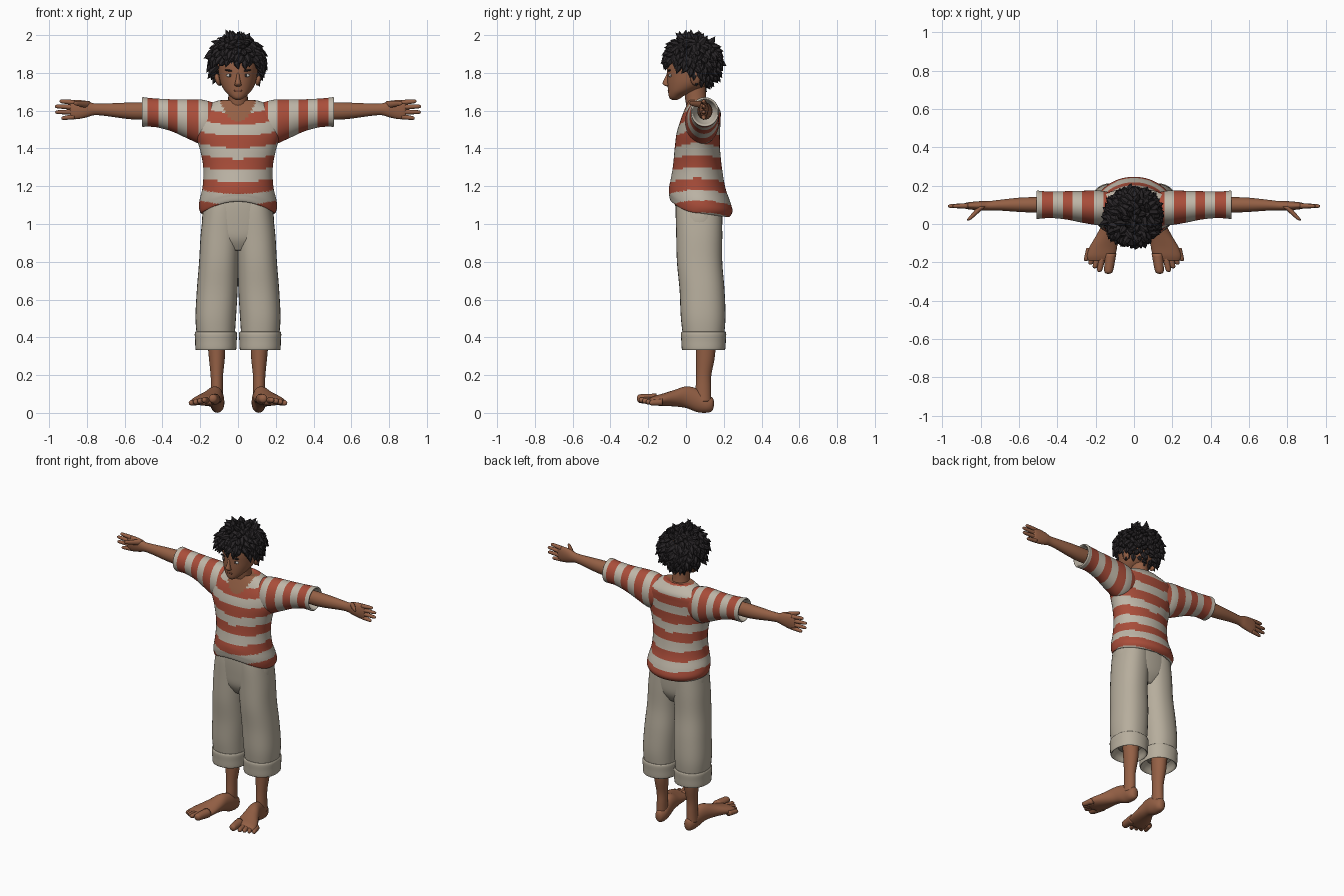
import bpy, bmesh, math, random
from mathutils import Vector, Matrix

random.seed(4)


def mat(name, r, g, b):
    m = bpy.data.materials.new(name)
    m.diffuse_color = (r, g, b, 1)
    return m


SKIN = mat("brown skin", 0.30, 0.118, 0.06)
RED = mat("brick red cloth", 0.40, 0.075, 0.042)
CREAM = mat("cream cloth", 0.52, 0.47, 0.39)
PANTS = mat("beige cloth", 0.47, 0.42, 0.335)
HAIR = mat("black hair", 0.022, 0.019, 0.021)
WHITE = mat("eye white", 0.6, 0.58, 0.55)
IRIS = mat("dark iris", 0.04, 0.035, 0.035)
LIP = mat("lip brown", 0.19, 0.065, 0.038)


def finish(name, bm, mats, rule=None, smooth=True):
    bmesh.ops.recalc_face_normals(bm, faces=bm.faces[:])
    for f in bm.faces:
        f.smooth = smooth
        if rule:
            f.material_index = rule(f.calc_center_median())
    me = bpy.data.meshes.new(name)
    bm.to_mesh(me)
    bm.free()
    for m in mats:
        me.materials.append(m)
    ob = bpy.data.objects.new(name, me)
    bpy.context.collection.objects.link(ob)
    return ob


def spline(rings, steps):
    """Catmull-Rom through (x, y, z, a, b) rings."""
    out = []
    for i in range(len(rings) - 1):
        p0, p1, p2, p3 = (rings[max(i - 1, 0)], rings[i], rings[i + 1],
                          rings[min(i + 2, len(rings) - 1)])
        for k in range(steps):
            t = k / steps
            out.append([b + 0.5 * t * (c - a + t * (2 * a - 5 * b + 4 * c - d + t * (3 * (b - c) + d - a)))
                        for a, b, c, d in zip(p0, p1, p2, p3)])
    return out + [list(rings[-1])]


def loft(name, axis, rings, mats, n=24, steps=5, side=1, rule=None, warp=None, power=1.0):
    """Skin elliptical rings that face along the axis; side=-1 mirrors in x."""
    bm = bmesh.new()
    loops = []
    for x, y, z, a, b in spline(rings, steps):
        loop = []
        for k in range(n):
            t = math.tau * k / n
            c, s = math.cos(t), math.sin(t)
            u = a * math.copysign(abs(c) ** power, c)
            v = b * math.copysign(abs(s) ** power, s)
            d = {"x": (0, u, v), "y": (u, 0, v), "z": (u, v, 0)}[axis]
            p = Vector((x + d[0], y + d[1], z + d[2]))
            if warp:
                p = warp(p)
            p.x *= side
            loop.append(bm.verts.new(p))
        loops.append(loop)
    for lo, hi in zip(loops, loops[1:]):
        for k in range(n):
            bm.faces.new((lo[k], lo[(k + 1) % n], hi[(k + 1) % n], hi[k]))
    bm.faces.new(loops[0])
    bm.faces.new(loops[-1])
    return finish(name, bm, mats, rule)


def ball(name, c, r, m, tilt=0.0):
    bm = bmesh.new()
    bmesh.ops.create_uvsphere(bm, u_segments=20, v_segments=12, radius=1,
                              matrix=Matrix.Translation(c) @ Matrix.Rotation(tilt, 4, "Y") @ Matrix.Diagonal((*r, 1)))
    return finish(name, bm, [m])


def digit(name, axis, p, q, r0, r1, side):
    """Rounded finger or toe from p to q."""
    p, q = Vector(p), Vector(q)
    rings = [(*p.lerp(q, t), r * k, r * k) for t, r, k in
             ((0, r0, 1), (0.5, (r0 + r1) / 2, 1), (0.85, r1, 1), (0.96, r1, 0.7), (1, r1, 0.2))]
    loft(name, axis, rings, [SKIN], n=12, steps=3, side=side)


# shirt body: horizontal stripes, scooped neckline, hem lower at the back
def shirt_rule(p):
    if p.z > 1.54 and p.y < 0.08 and abs(p.x) < 0.29 * math.sqrt(p.z - 1.54):
        return 2
    return int((p.z - 0.6 * p.x ** 2 - 1.403) % 0.122 < 0.063)


def hem(p):
    w = min(max((1.22 - p.z) / 0.14, 0), 1)
    ny = (p.y - 0.07) / 0.17
    p.z += w * (0.08 * max(0, -ny) ** 2 - 0.025 * max(0, ny))
    return p


loft("shirt_body", "z", [
    (0, .07, 1.10, .15, .11), (0, .07, 1.065, .185, .14), (0, .072, 1.06, .198, .155),
    (0, .078, 1.09, .207, .168), (0, .072, 1.13, .203, .163), (0, .06, 1.20, .187, .147),
    (0, .06, 1.30, .184, .13), (0, .06, 1.40, .203, .12), (0, .065, 1.48, .232, .115),
    (0, .077, 1.55, .245, .106), (0, .086, 1.60, .21, .096), (0, .08, 1.64, .14, .073),
    (0, .075, 1.655, .095, .062), (0, .072, 1.65, .06, .05)],
    [CREAM, RED, SKIN], n=80, steps=8, rule=shirt_rule, warp=hem)


def sleeve_rule(p):
    x = abs(p.x)
    if x > 0.488 or (x > 0.4 and math.hypot(p.y - 0.1, p.z - 1.593) < 0.062):
        return 0
    return int((x - 0.42) % 0.105 < 0.06)


# head and neck
loft("neck", "z", [(0, .07, 1.54, .07, .06), (0, .065, 1.60, .06, .058), (0, .052, 1.66, .052, .056),
                   (0, .045, 1.75, .052, .06)], [SKIN])
loft("head", "z", [
    (0, -.06, 1.657, .012, .014), (0, -.058, 1.665, .028, .028), (0, -.05, 1.68, .045, .042),
    (0, -.02, 1.705, .07, .075), (0, .012, 1.74, .09, .11), (0, .025, 1.78, .1, .124),
    (0, .035, 1.84, .108, .135), (0, .04, 1.90, .105, .128), (0, .04, 1.95, .072, .09),
    (0, .04, 1.97, .02, .03)], [SKIN], n=40)
loft("nose", "z", [(0, -.092, 1.80, .007, .008), (0, -.1, 1.77, .01, .014), (0, -.105, 1.746, .016, .019),
                   (0, -.1, 1.734, .018, .016), (0, -.092, 1.728, .008, .008)], [SKIN], n=14)
ball("mouth", (0, -.091, 1.706), (.024, .006, .006), LIP)

for s, tag in ((1, "left"), (-1, "right")):
    ball("eye_" + tag, (s * .043, -.083, 1.787), (.02, .008, .009), WHITE, s * .08)
    ball("iris_" + tag, (s * .042, -.0875, 1.787), (.008, .005, .0085), IRIS)
    ball("brow_" + tag, (s * .045, -.088, 1.812), (.024, .008, .005), HAIR, -s * .15)
    ball("ear_" + tag, (s * .109, .05, 1.768), (.014, .026, .036), SKIN, s * .25)

    # sleeves with ring stripes and a hollow turned cuff
    loft("sleeve_" + tag, "x", [
        (.12, .085, 1.54, .08, .10), (.19, .085, 1.54, .09, .118), (.27, .09, 1.557, .083, .103),
        (.35, .097, 1.575, .074, .085), (.43, .1, 1.588, .069, .076), (.485, .1, 1.592, .072, .077),
        (.505, .1, 1.593, .074, .078), (.507, .1, 1.593, .065, .068), (.48, .1, 1.595, .055, .058),
        (.44, .1, 1.597, .035, .04)], [CREAM, RED], n=40, steps=8, side=s, rule=sleeve_rule)

    # forearm, palm, fingers and thumb
    loft("arm_" + tag, "x", [
        (.42, .1, 1.6, .04, .044), (.52, .1, 1.598, .04, .046), (.6, .1, 1.6, .037, .042),
        (.7, .098, 1.605, .028, .033), (.76, .095, 1.607, .024, .031), (.80, .095, 1.608, .024, .043),
        (.85, .095, 1.606, .02, .051), (.88, .095, 1.606, .015, .049), (.89, .095, 1.606, .008, .04)],
        [SKIN], side=s)
    for i, (tip, tz) in enumerate(((.945, 1.65), (.97, 1.623), (.968, 1.592), (.935, 1.56))):
        digit(f"finger_{i + 1}_{tag}", "x", (.865, .095, 1.643 - .025 * i), (tip, .093, tz), .014, .010, s)
    digit("thumb_" + tag, "y", (.795, .09, 1.632), (.865, .018, 1.64), .02, .012, s)

    # trouser leg and rolled cuff
    loft("trouser_leg_" + tag, "z", [
        (.117, .093, .38, .098, .105), (.118, .091, .5, .107, .118), (.11, .085, .65, .108, .119),
        (.102, .072, .8, .104, .12), (.093, .07, .95, .104, .122), (.085, .068, 1.08, .095, .122),
        (.08, .068, 1.15, .085, .115)], [PANTS], n=32, side=s, power=.88)
    loft("trouser_cuff_" + tag, "z", [
        (.117, .1, .39, .055, .06), (.117, .095, .365, .085, .09), (.117, .093, .336, .1, .107),
        (.117, .093, .338, .108, .115), (.117, .093, .38, .11, .118), (.117, .093, .418, .112, .12),
        (.117, .093, .43, .106, .114), (.117, .093, .42, .095, .1)], [PANTS], n=32, side=s, power=.9)

    # shin, foot and toes
    loft("shin_" + tag, "z", [
        (.114, .092, .06, .033, .042), (.112, .092, .13, .032, .041), (.112, .094, .2, .033, .04),
        (.112, .103, .3, .043, .05), (.115, .105, .42, .05, .055)], [SKIN], side=s)
    loft("foot_" + tag, "y", [
        (.108, .147, .05, .01, .015), (.108, .138, .046, .025, .036), (.109, .11, .047, .036, .046),
        (.112, .06, .066, .039, .062), (.123, 0, .083, .044, .057), (.14, -.06, .078, .057, .044),
        (.16, -.12, .07, .072, .033), (.172, -.165, .065, .074, .026), (.175, -.19, .063, .064, .017)],
        [SKIN], side=s)
    digit("big_toe_" + tag, "y", (.122, -.155, .072), (.134, -.26, .076), .03, .023, s)
    for i in range(4):
        digit(f"toe_{i + 2}_{tag}", "y", (.163 + .022 * i, -.16 + .012 * i, .066 - .003 * i),
              (.181 + .023 * i, -.25 + .019 * i, .068 - .005 * i), .019, .014, s)

# trouser seat joins both legs
loft("trouser_seat", "z", [(0, .07, .86, .06, .08), (0, .07, .92, .16, .112), (0, .07, 1.0, .19, .122),
                           (0, .068, 1.1, .18, .125), (0, .068, 1.16, .165, .12)],
     [PANTS], n=40, power=.85)


# hair: a cap cut along the hairline, covered in pointed tufts
def hairline(y):
    t = min(max((y + .05) / .15, 0), 1)
    return 1.855 - .12 * t


C, R = Vector((-.005, .035, 1.862)), Vector((.13, .134, .116))
bm = bmesh.new()
bmesh.ops.create_icosphere(bm, subdivisions=4, radius=1, matrix=Matrix.Translation(C) @ Matrix.Diagonal((*R, 1)))
low = [f for f in bm.faces if f.calc_center_median().z < hairline(f.calc_center_median().y)]
bmesh.ops.delete(bm, geom=low, context="FACES")
finish("hair_cap", bm, [HAIR])

bm = bmesh.new()
N = 260
for i in range(N):
    h = 1 - 2 * (i + .5) / N
    t = i * 2.39996
    r = math.sqrt(1 - h * h)
    nrm = Vector((r * math.cos(t), r * math.sin(t), h))
    p = C + nrm * R
    if p.z < hairline(p.y):
        continue
    jit = Vector([random.uniform(-.5, .5) for _ in range(3)])
    swirl = Vector((-nrm.y, nrm.x, 0)) * random.uniform(-.4, .4)
    d = (nrm * .55 + Vector((0, 0, -.75)) * r + swirl + jit * .6).normalized()
    size = random.uniform(.045, .065)
    u = d.orthogonal().normalized()
    v = d.cross(u)
    rings = []
    for k, w in ((-.25, .020), (.4, .017)):
        q = p + d * size * k + nrm * (.012 * k)
        rings.append([bm.verts.new(q + (u * math.cos(a) + v * math.sin(a)) * w)
                      for a in (math.tau * j / 6 for j in range(6))])
    tip = bm.verts.new(p + d * size * .95 + nrm * .004)
    for j in range(6):
        k = (j + 1) % 6
        bm.faces.new((rings[0][j], rings[0][k], rings[1][k], rings[1][j]))
        bm.faces.new((rings[1][j], rings[1][k], tip))
    bm.faces.new(rings[0])
finish("hair_tufts", bm, [HAIR], smooth=False)
